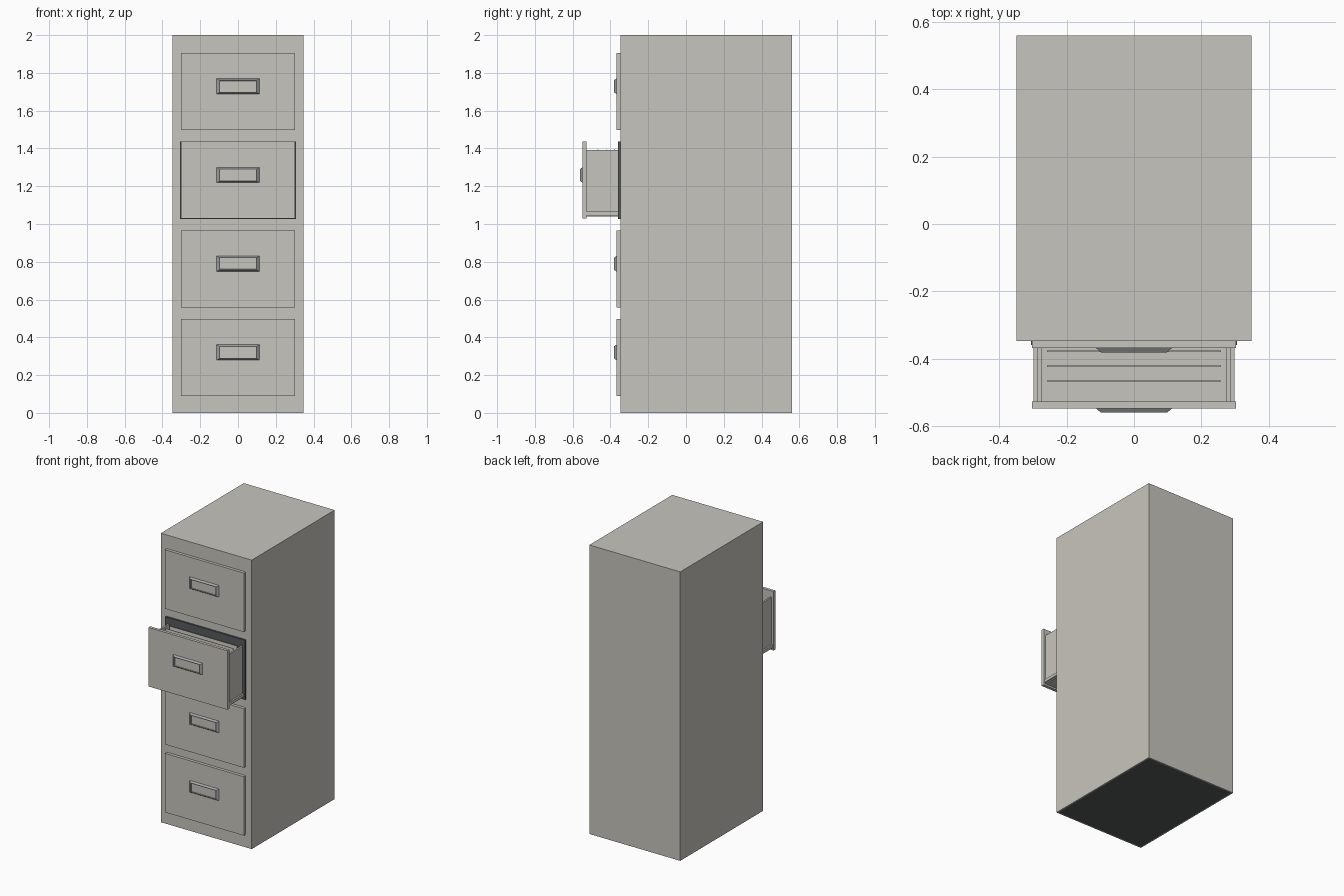
import bpy, bmesh

if "Cube" in bpy.data.objects:
    bpy.data.objects.remove(bpy.data.objects["Cube"])


def material(name, rgb):
    m = bpy.data.materials.new(name)
    m.diffuse_color = (*rgb, 1)
    m.use_nodes = True
    m.node_tree.nodes["Principled BSDF"].inputs["Base Color"].default_value = m.diffuse_color
    return m


BODY = material("putty_grey_paint", (0.575, 0.56, 0.51))
METAL = material("handle_steel", (0.38, 0.39, 0.41))
DARK = material("dark_recess", (0.09, 0.105, 0.105))
PAPER = material("file_paper", (0.66, 0.64, 0.57))


def finish(bm, name, *mats):
    me = bpy.data.meshes.new(name)
    bmesh.ops.recalc_face_normals(bm, faces=bm.faces)
    bm.to_mesh(me)
    bm.free()
    for m in mats:
        me.materials.append(m)
    ob = bpy.data.objects.new(name, me)
    bpy.context.collection.objects.link(ob)
    return ob


def box_bm(x, y, z):
    """Box from (min, max) ranges."""
    bm = bmesh.new()
    bmesh.ops.create_cube(bm, size=1)
    for v in bm.verts:
        v.co = [r[0] if c < 0 else r[1] for c, r in zip(v.co, (x, y, z))]
    return bm


def box(name, mat, x, y, z):
    return finish(box_bm(x, y, z), name, mat)


def handle(name, y, z):
    """Tapered steel frame around a shallow painted recess."""
    bm = box_bm((-0.113, 0.113), (y - 0.013, y), (z - 0.041, z + 0.041))
    for v in bm.verts:
        if v.co.y < y - 0.006:
            v.co.x *= 0.098 / 0.113
            v.co.z = z + (v.co.z - z) * 0.032 / 0.041
    bm.normal_update()
    front = min(bm.faces, key=lambda f: f.calc_center_median().y)
    bmesh.ops.inset_region(bm, faces=[front], thickness=0.003)
    bmesh.ops.inset_region(bm, faces=[front], thickness=0.001, depth=-0.007)
    front.material_index = 1
    return finish(bm, name, METAL, BODY)


# Cabinet shell with a dark underside
FRONT = -0.347
bm = box_bm((-0.348, 0.348), (FRONT, 0.56), (0, 2))
bm.normal_update()
under = min(bm.faces, key=lambda f: f.calc_center_median().z)
bmesh.ops.inset_region(bm, faces=[under], thickness=0.012)
under.material_index = 1
finish(bm, "cabinet_shell", BODY, DARK)

# Four drawer fronts with handles, the third pulled open
for i in range(4):
    zc = 0.293 + i * 0.4697
    y = -0.547 if i == 2 else -0.368
    box(f"drawer_front_{i + 1}", BODY, (-0.302, 0.302),
        (y, y + 0.0205), (zc - 0.204, zc + 0.204))
    handle(f"drawer_handle_{i + 1}", y, zc + 0.027)

# Dark opening behind the open drawer
box("drawer_opening", DARK, (-0.306, 0.306), (-0.359, FRONT + 0.005), (1.026, 1.438))

# Open drawer tray: floor, sides and slide rails
TRAY = (-0.53, -0.352)
box("drawer_floor", BODY, (-0.287, 0.287), TRAY, (1.04, 1.055))
for s, side in ((-1, "left"), (1, "right")):
    box(f"drawer_side_{side}", BODY, sorted((s * 0.275, s * 0.287)), TRAY, (1.04, 1.393))
    box(f"slide_rail_{side}", BODY, sorted((s * 0.286, s * 0.298)), TRAY, (1.046, 1.066))

# Hanging file dividers
for i, y in enumerate((-0.466, -0.422, -0.378)):
    box(f"file_divider_{i + 1}", PAPER, (-0.258, 0.258), (y - 0.002, y + 0.002), (1.055, 1.394))
